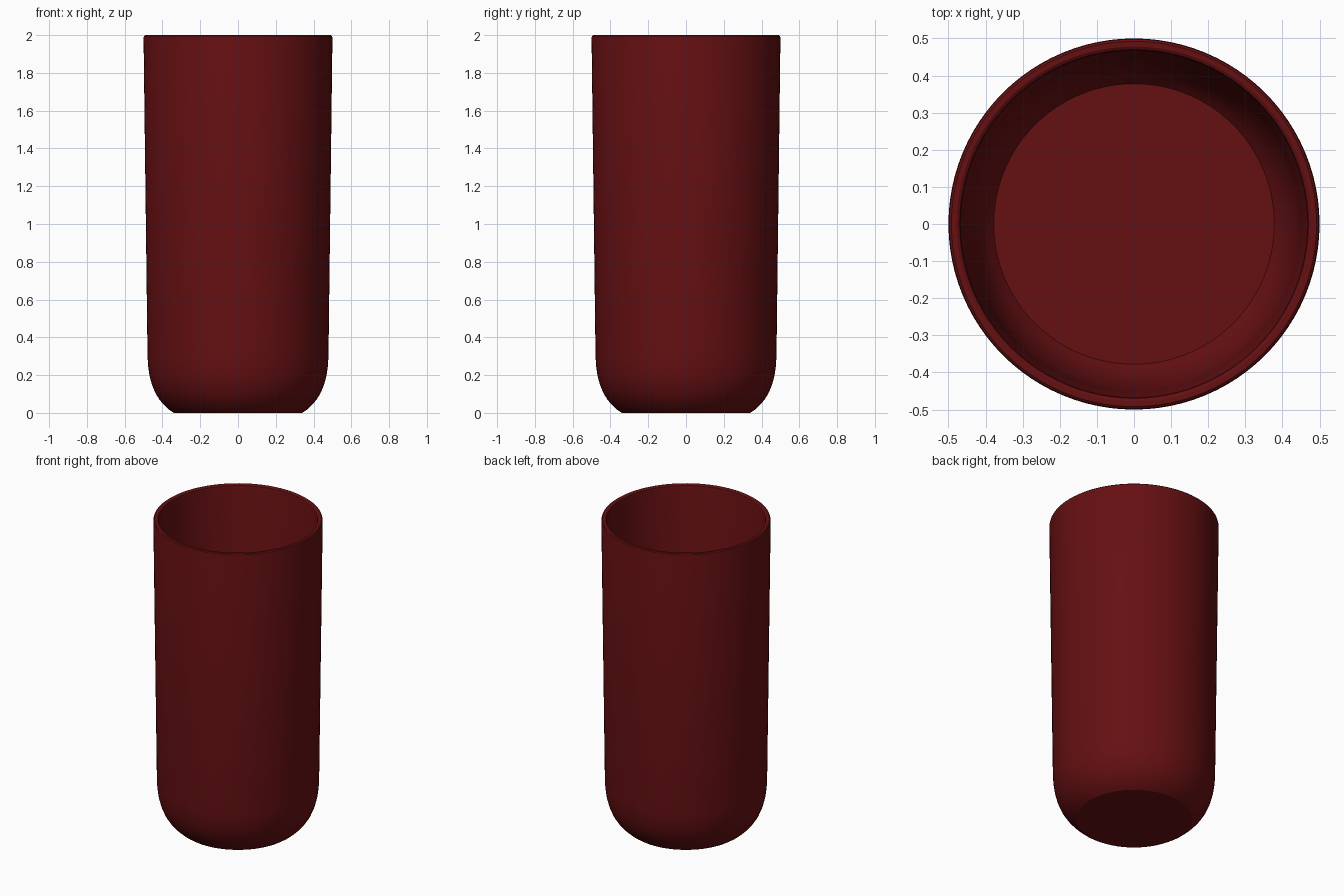
import bpy, bmesh, math

if "Cube" in bpy.data.objects:
    bpy.data.objects.remove(bpy.data.objects["Cube"])

SEGMENTS = 96

# half cross-section (radius, height): outer base, outer wall, rim, inner wall, inner floor
profile = [
    (0, 0), (0.34, 0),
    (0.365, 0.017), (0.39, 0.04), (0.415, 0.069), (0.437, 0.104),
    (0.456, 0.15), (0.469, 0.2), (0.476, 0.25), (0.479, 0.3),
    (0.5, 1.985), (0.498, 1.995), (0.492, 2.0),
    (0.478, 2.0), (0.47, 1.995), (0.467, 1.985),
    (0.449, 0.3), (0.446, 0.25), (0.439, 0.2), (0.427, 0.15),
    (0.41, 0.105), (0.395, 0.08), (0.378, 0.06), (0, 0.06),
]


def lathe(name, points):
    bm = bmesh.new()
    verts = [bm.verts.new((r, 0, z)) for r, z in points]
    edges = [bm.edges.new(pair) for pair in zip(verts, verts[1:])]
    bmesh.ops.spin(bm, geom=verts + edges, cent=(0, 0, 0), axis=(0, 0, 1),
                   angle=math.tau, steps=SEGMENTS, use_duplicate=False)
    bmesh.ops.remove_doubles(bm, verts=bm.verts, dist=1e-4)
    bmesh.ops.recalc_face_normals(bm, faces=bm.faces)
    mesh = bpy.data.meshes.new(name)
    bm.to_mesh(mesh)
    bm.free()
    obj = bpy.data.objects.new(name, mesh)
    bpy.context.collection.objects.link(obj)
    return obj


# tumbler body
cup = lathe("cup", profile)
red = bpy.data.materials.new("dark_red")
red.diffuse_color = (0.13, 0.005, 0.006, 1)
red.use_nodes = True
red.node_tree.nodes["Principled BSDF"].inputs["Base Color"].default_value = red.diffuse_color
cup.data.materials.append(red)

# smooth walls with crisp base edges
bpy.context.view_layer.objects.active = cup
cup.select_set(True)
bpy.ops.object.shade_smooth_by_angle(angle=math.radians(30))
